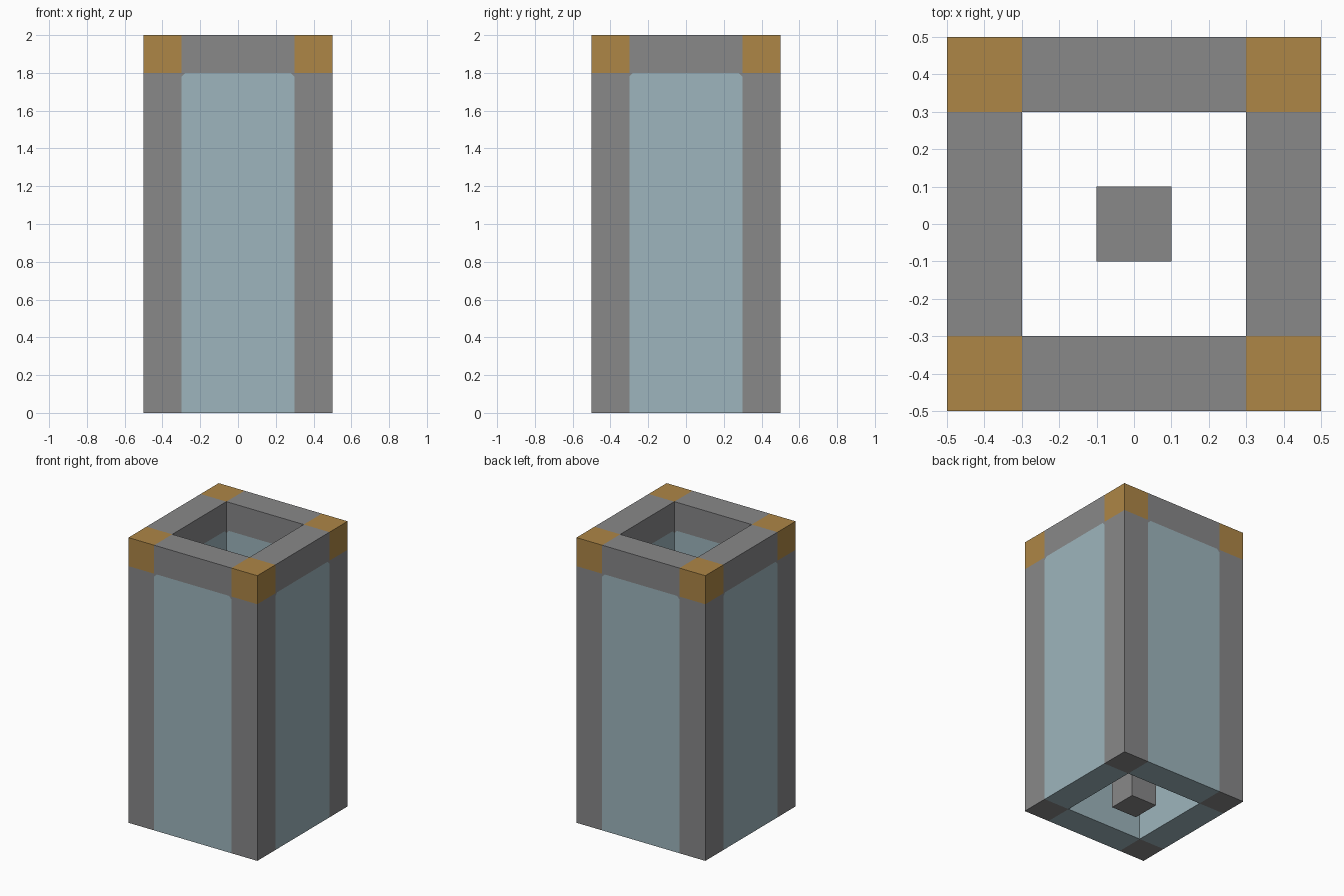
import bpy
import bmesh
import math
from mathutils import Matrix

cube = bpy.data.objects.get("Cube")
if cube:
    bpy.data.objects.remove(cube, do_unlink=True)

HALF, INNER, HEIGHT, BLOCK = 0.5, 0.3, 2.0, 0.2
EAVE = HEIGHT - BLOCK
CUT = 0.02


def material(name, rgb):
    mat = bpy.data.materials.new(name)
    mat.use_nodes = True
    mat.diffuse_color = (*rgb, 1)
    bsdf = mat.node_tree.nodes["Principled BSDF"]
    bsdf.inputs["Base Color"].default_value = (*rgb, 1)
    bsdf.inputs["Roughness"].default_value = 0.8
    return mat


grey = material("stone grey", (0.246, 0.246, 0.25))
gold = material("gold", (0.42, 0.24, 0.061))
glass = material("pale blue glass", (0.337, 0.462, 0.508))


def prism(name, outline, y0, y1, mat, turn=0):
    """Extrude an x-z outline from y0 to y1, then turn it about the z axis."""
    bm = bmesh.new()
    face = bm.faces.new([bm.verts.new((x, y0, z)) for x, z in outline])
    new = bmesh.ops.extrude_face_region(bm, geom=[face])["geom"]
    moved = [v for v in new if isinstance(v, bmesh.types.BMVert)]
    bmesh.ops.translate(bm, verts=moved, vec=(0, y1 - y0, 0))
    bmesh.ops.recalc_face_normals(bm, faces=bm.faces)
    bm.transform(Matrix.Rotation(turn, 4, "Z"))
    mesh = bpy.data.meshes.new(name)
    bm.to_mesh(mesh)
    bm.free()
    mesh.materials.append(mat)
    obj = bpy.data.objects.new(name, mesh)
    bpy.context.collection.objects.link(obj)
    return obj


def rect(x0, x1, z0, z1):
    return [(x0, z0), (x1, z0), (x1, z1), (x0, z1)]


# Four identical sides, each with one corner post
for i, side in enumerate(("front", "left", "back", "right")):
    turn = i * math.pi / 2

    def part(name, outline, mat):
        prism(f"{side}_{name}", outline, -HALF, -INNER, mat, turn)

    part("corner_post", rect(INNER, HALF, 0, EAVE), grey)
    part("corner_cap", rect(INNER, HALF, EAVE, HEIGHT), gold)
    part("top_beam", rect(-INNER, INNER, EAVE, HEIGHT), grey)
    # Glass wall with clipped upper corners
    part("glass_wall", [(-INNER, 0), (INNER, 0), (INNER, EAVE - CUT),
                        (INNER - CUT, EAVE), (CUT - INNER, EAVE),
                        (-INNER, EAVE - CUT)], glass)
    # Small wedges fill the clipped corners
    for s, label in ((1, "a"), (-1, "b")):
        part(f"corner_wedge_{label}", [(s * INNER, EAVE - CUT), (s * INNER, EAVE),
                                       (s * (INNER - CUT), EAVE)], grey)

# Block standing in the middle of the open floor
prism("centre_block", rect(-BLOCK / 2, BLOCK / 2, 0, BLOCK),
      -BLOCK / 2, BLOCK / 2, grey)
